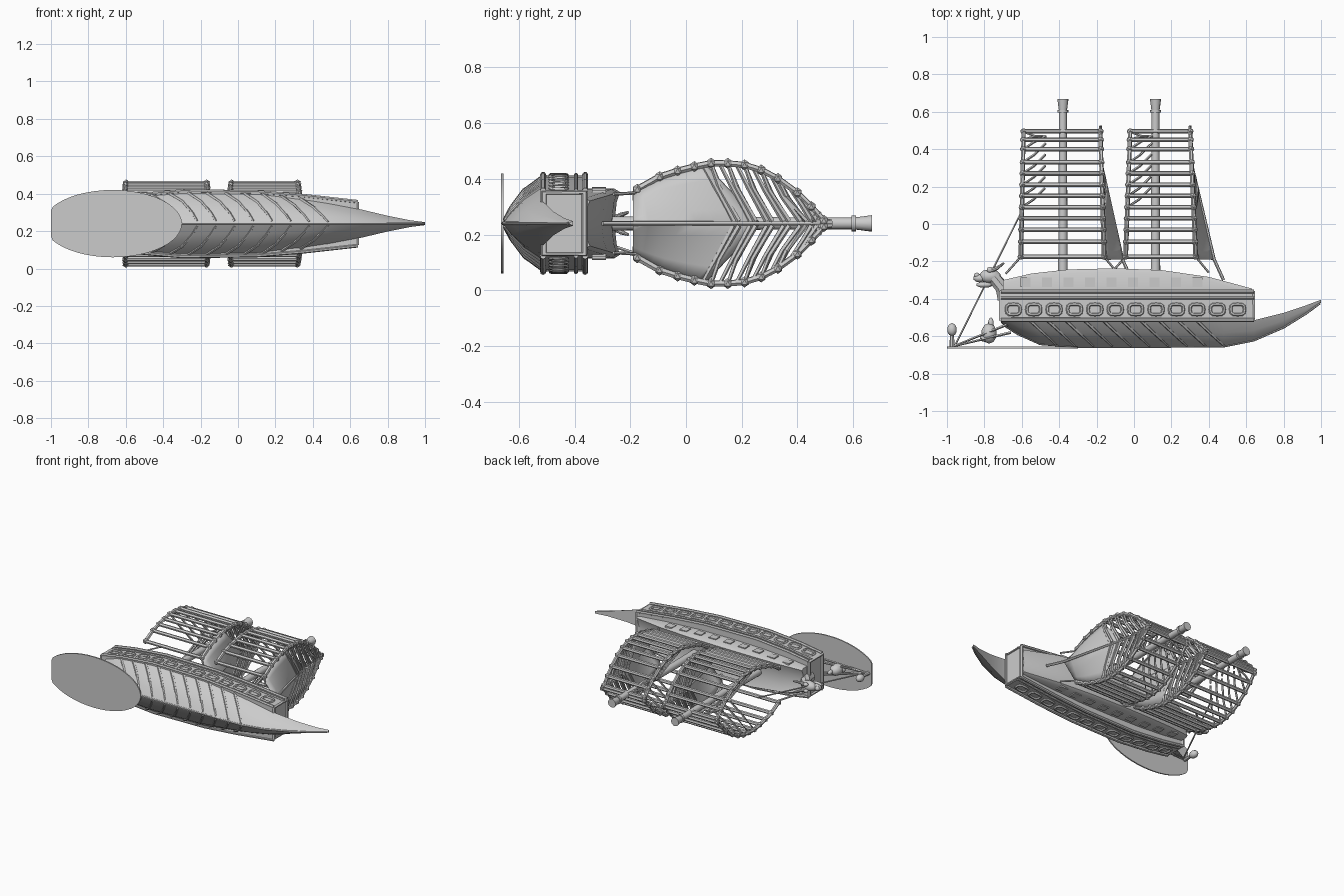
import bpy, bmesh, math
from mathutils import Vector, Matrix

if "Cube" in bpy.data.objects:
    bpy.data.objects.remove(bpy.data.objects["Cube"])

ZC = 0.24  # centre plane of the ship: length on x, height on y, beam on z


def finish(bm, name, smooth=True):
    bmesh.ops.recalc_face_normals(bm, faces=bm.faces)
    me = bpy.data.meshes.new(name)
    bm.to_mesh(me)
    bm.free()
    ob = bpy.data.objects.new(name, me)
    bpy.context.collection.objects.link(ob)
    if smooth:
        bpy.context.view_layer.objects.active = ob
        ob.select_set(True)
        bpy.ops.object.shade_smooth_by_angle(angle=math.radians(35))
        ob.select_set(False)
    return ob


def loft(name, sections):
    bm = bmesh.new()
    rings = [[bm.verts.new(p) for p in s] for s in sections]
    n = len(rings[0])
    for a, b in zip(rings, rings[1:]):
        for i in range(n):
            j = (i + 1) % n
            bm.faces.new((a[i], a[j], b[j], b[i]))
    bm.faces.new(rings[0])
    bm.faces.new(rings[-1])
    return finish(bm, name)


def tubes(name, paths, sides=7):
    """paths: list of (points, start radius, end radius)"""
    bm = bmesh.new()
    for pts, r0, r1 in paths:
        pts = [Vector(p) for p in pts]
        closed = (pts[0] - pts[-1]).length < 1e-6
        rings = []
        for i, p in enumerate(pts):
            a, b = pts[max(i - 1, 0)], pts[min(i + 1, len(pts) - 1)]
            if closed and i in (0, len(pts) - 1):
                a, b = pts[-2], pts[1]
            d = (b - a).normalized()
            u = d.cross(Vector((0.13, 0.21, 0.97)) if abs(d.z) < 0.8 else Vector((1, 0.1, 0))).normalized()
            v = d.cross(u)
            r = r0 + (r1 - r0) * i / (len(pts) - 1)
            rings.append([bm.verts.new(p + r * (math.cos(t) * u + math.sin(t) * v))
                          for t in (2 * math.pi * k / sides for k in range(sides))])
        for A, B in zip(rings, rings[1:]):
            for k in range(sides):
                m = (k + 1) % sides
                bm.faces.new((A[k], A[m], B[m], B[k]))
        if not closed:
            bm.faces.new(rings[0])
            bm.faces.new(rings[-1])
    return finish(bm, name)


def blobs(name, items, sub=1):
    """items: list of (centre, (sx, sy, sz))"""
    bm = bmesh.new()
    for c, s in items:
        bmesh.ops.create_icosphere(bm, subdivisions=sub, radius=1,
                                   matrix=Matrix.Translation(c) @ Matrix.Diagonal((*s, 1)))
    return finish(bm, name)


def lerp(tab, x):
    for a, b in zip(tab, tab[1:]):
        if x <= b[0]:
            t = max(0, (x - a[0]) / (b[0] - a[0]))
            return a[1] + (b[1] - a[1]) * t
    return tab[-1][1]


# Hull with V section and long rising stern: x, keel y, top y, half width
HULL = [(-.71, -.53, -.5, .12), (-.62, -.59, -.5, .145), (-.5, -.645, -.5, .16), (-.3, -.66, -.5, .175),
        (.1, -.66, -.5, .17), (.35, -.66, -.5, .138), (.48, -.658, -.505, .115), (.64, -.625, -.515, .08),
        (.8, -.555, -.475, .042), (.92, -.48, -.435, .018), (1, -.42, -.405, .008)]
SEC = [(1, 1), (.68, .5), (.33, .2), (0, 0), (-.33, .2), (-.68, .5), (-1, 1)]
loft("hull", [[(x, k + (t - k) * v, ZC + w * u) for u, v in SEC] for x, k, t, w in HULL])


def hull_pt(x, f, s):
    k, t, w = (lerp([(h[0], h[j]) for h in HULL], x) for j in (1, 2, 3))
    u = lerp([(0, 0), (.2, .33), (.5, .68), (1, 1)], f)
    return (x, k + (t - k) * f, ZC + s * w * u)


# Raked plank ridges, chevron pattern
tubes("hull_ribs", [([hull_pt(-.58 + .1 * i + .17 * (1 - f), f, s) for f in (.05, .2, .35, .5, .75, .95)], .006, .01)
                    for i in range(10) for s in (-1, 1)], 5)
tubes("keel", [([hull_pt(x, .03, 0) for x in (-.7, -.62, -.5, -.3, .1, .48, .64, .8, .92, .995)], .008, .006)])

# Gun deck box
BEAM = [(-.71, .125), (-.55, .15), (-.3, .172), (.1, .167), (.35, .147), (.64, .115)]
loft("gun_deck", [[(x, y, ZC + s * w) for y, s in ((-.52, -1), (-.36, -1), (-.36, 1), (-.52, 1))] for x, w in BEAM])
tubes("deck_rails", [([(x, y, ZC + s * (w + .002)) for x, w in BEAM], r, r)
                     for s in (-1, 1) for y, r in ((-.513, .011), (-.395, .008), (-.362, .011))])
ports = []
for i in range(12):
    x0 = -.645 + i * .109
    for s in (-1, 1):
        loop = []
        for k in range(13):
            a = 2 * math.pi * (k % 12) / 12
            c, d = math.cos(a), math.sin(a)
            x = x0 + .037 * math.copysign(abs(c) ** .6, c)
            loop.append((x, -.457 + .028 * math.copysign(abs(d) ** .6, d), ZC + s * (lerp(BEAM, x) + .001)))
        ports.append((loop, .009, .009))
tubes("gun_port_frames", ports, 6)
# End frames at bow and stern
tubes("end_frames", [([(x, -.51, ZC - w), (x, -.365, ZC - w), (x, -.365, ZC + w), (x, -.51, ZC + w),
                       (x, -.51, ZC - w)], .014, .014) for x, w in ((-.71, .12), (.635, .11))], 6)

# Upper bulwark with sunken deck: x, top y, half width
TOP = [(-.7, -.3, .09), (-.55, -.265, .107), (-.35, -.243, .12), (-.1, -.237, .125), (.15, -.247, .123),
       (.4, -.283, .11), (.63, -.345, .09)]
loft("upper_deck", [[(x, -.37, ZC - w), (x, t - .02, ZC - w), (x, t, ZC - w * .9), (x, t - .012, ZC - w * .6),
                     (x, t - .02, ZC), (x, t - .012, ZC + w * .6), (x, t, ZC + w * .9), (x, t - .02, ZC + w),
                     (x, -.37, ZC + w)] for x, t, w in TOP])
bm = bmesh.new()
for i in range(9):
    x = -.58 + i * .115
    w = lerp([(a, c) for a, b, c in TOP], x)
    for s in (-1, 1):
        bmesh.ops.create_cube(bm, size=1, matrix=Matrix.Translation((x, -.312, ZC + s * w))
                              @ Matrix.Diagonal((.055, .05, .012, 1)))
finish(bm, "upper_hatches", False)

# Masts with flared caps
for name, x in (("fore_mast", -.38), ("main_mast", .115)):
    tubes(name, [([(x, -.3, ZC), (x, .6, ZC)], .026, .021),
                 ([(x, .595, ZC), (x, .61, ZC)], .029, .029),
                 ([(x, .6, ZC), (x, .668, ZC)], .021, .03)], 12)

# Bulged batten sails: half width along height
WID = [(-.19, .112), (-.15, .14), (-.09, .17), (0, .198), (.1, .218), (.2, .213), (.3, .183), (.4, .11),
       (.45, .06), (.5, .005)]
YS = [-.175, -.095, -.03, .03, .09, .15, .21, .27, .33, .4, .45, .495]


def sail(name, l0, l1, r0, r1, mx):
    def left(y): return l0 + (l1 - l0) * (y + .18) / .68
    def right(y): return r0 + (r1 - r0) * (y + .18) / .68
    def ridge(y): return right(y) + max(0, .1 * (.32 - y) / .52)
    bat, knobs, rim, ribs = [], [], [], []
    for y in YS:
        for s in (-1, 1):
            w = lerp(WID, y)
            z = ZC + s * w
            bat.append(([(left(y) - .01, y, z), (right(y) + .01, y, z)], .0125, .0125))
            knobs += [((f(y), y, z), (.02, .018, .02)) for f in (left, right)]
            if y < .05:
                continue
            # branching ribs of the aft end, running up to the ridge
            yt = min(y + .1, .47)
            for q, e in ((0, 0), (-.03, .02)):
                ribs.append(([(right(y), y + q, ZC + s * lerp(WID, y + q)),
                              (right(y) + .3 * (ridge(y) - right(y)), y + q * .5 + .03, ZC + s * .6 * w),
                              (ridge(yt), yt - e, ZC + s * .008)], .007, .01))
            # finer ribs reaching forward to the leading edge
            ribs.append(([(left(y), y, z), (left(y) + .06, min(y + .04, .47), ZC + s * .55 * w),
                          (left(y) + .12, yt, ZC + s * .01)], .007, .007))
    for s in (-1, 1):
        for f in (left, right):
            rim.append(([(f(y), y, ZC + s * lerp(WID, y)) for y in YS], .013, .011))
    tubes(name + "_battens", bat + rim, 6)
    blobs(name + "_knobs", knobs)
    tubes(name + "_ribs", ribs, 5)
    # Solid lower web rising to a point on the central ridge
    bm = bmesh.new()
    N = 9
    rows = []
    for i in range(N):
        row = []
        for u in (-1, -.75, -.5, -.25, 0, .25, .5, .75, 1):
            c = 1 - abs(u)
            t = i / (N - 1)
            y = -.19 + t * (.26 + .2 * c)
            w = lerp(WID, -.19 + .26 * t)
            row.append(bm.verts.new((right(y) + (ridge(y) - right(y)) * c, y, ZC + u * w)))
        rows.append(row)
    for a, b in zip(rows, rows[1:]):
        for k in range(8):
            bm.faces.new((a[k], a[k + 1], b[k + 1], b[k]))
    ob = finish(bm, name + "_web")
    m = ob.modifiers.new("thickness", "SOLIDIFY")
    m.thickness = .008
    # Central spine and sheets down to the deck
    tubes(name + "_rigging", [
        ([(ridge(y), y, ZC) for y in (-.19, 0, .2, .32, .48)], .009, .008),
        ([(ridge(-.19), -.19, ZC), (ridge(-.19) + .05, -.3, ZC)], .009, .009),
        ([(right(-.18), -.175, ZC - .11), (right(-.18) + .07, -.26, ZC - .105)], .006, .006),
        ([(right(-.18), -.175, ZC + .11), (right(-.18) + .07, -.26, ZC + .105)], .006, .006),
        ([(left(-.18), -.175, ZC - .11), (left(-.18) - .08, -.265, ZC - .08)], .006, .006)], 6)


sail("fore_sail", -.605, -.59, -.16, -.18, -.38)
sail("main_sail", -.045, -.02, .33, .3, .115)

# Flat oval base plate under the bow, cut off square in front
bm = bmesh.new()
out = []
for k in range(48):
    a = 2 * math.pi * k / 48
    out.append((max(-1, -.67 + .37 * math.cos(a)), ZC + .18 * math.sin(a)))
lo = bm.faces.new([bm.verts.new((x, -.665, z)) for x, z in out])
ext = bmesh.ops.extrude_face_region(bm, geom=[lo])
bmesh.ops.translate(bm, vec=(0, .009, 0), verts=[g for g in ext["geom"] if isinstance(g, bmesh.types.BMVert)])
bmesh.ops.remove_doubles(bm, verts=bm.verts, dist=1e-5)
finish(bm, "base_plate")

# Beast figurehead
blobs("figurehead", [((-.77, -.28, ZC), (.06, .038, .035)), ((-.825, -.29, ZC), (.035, .022, .024)),
                     ((-.8, -.325, ZC), (.045, .016, .022)), ((-.84, -.275, ZC), (.016, .015, .018)),
                     ((-.77, -.245, ZC - .022), (.018, .016, .012)), ((-.77, -.245, ZC + .022), (.018, .016, .012))], 2)
tubes("figurehead_neck_horns", [([(-.69, -.4, ZC), (-.705, -.34, ZC), (-.75, -.285, ZC)], .04, .035)]
      + [([(-.77, -.25, ZC + s * .015), (-.73, -.235, ZC + s * .03), (-.695, -.208, ZC + s * .04)], .014, .005)
         for s in (-1, 1)], 8)

# Bow mask, bow lantern and stays
blobs("bow_mask", [((-.775, -.585, ZC), (.042, .055, .04)), ((-.765, -.53, ZC), (.015, .03, .015)),
                   ((-.8, -.61, ZC), (.025, .02, .025))], 2)
blobs("bow_lantern", [((-.973, -.565, ZC), (.026, .035, .026))], 2)
tubes("lantern_post", [([(-.973, -.66, ZC), (-.973, -.57, ZC)], .014, .01)], 8)
tubes("bow_stays", [([(-.96, -.655, ZC), (-.605, .06, ZC)], .005, .005)]
      + [([(-.97, -.655, ZC), (-.66, y, ZC + s * .05)], .005, .008)
         for s in (-1, 1) for y in (-.53, -.58)], 5)
